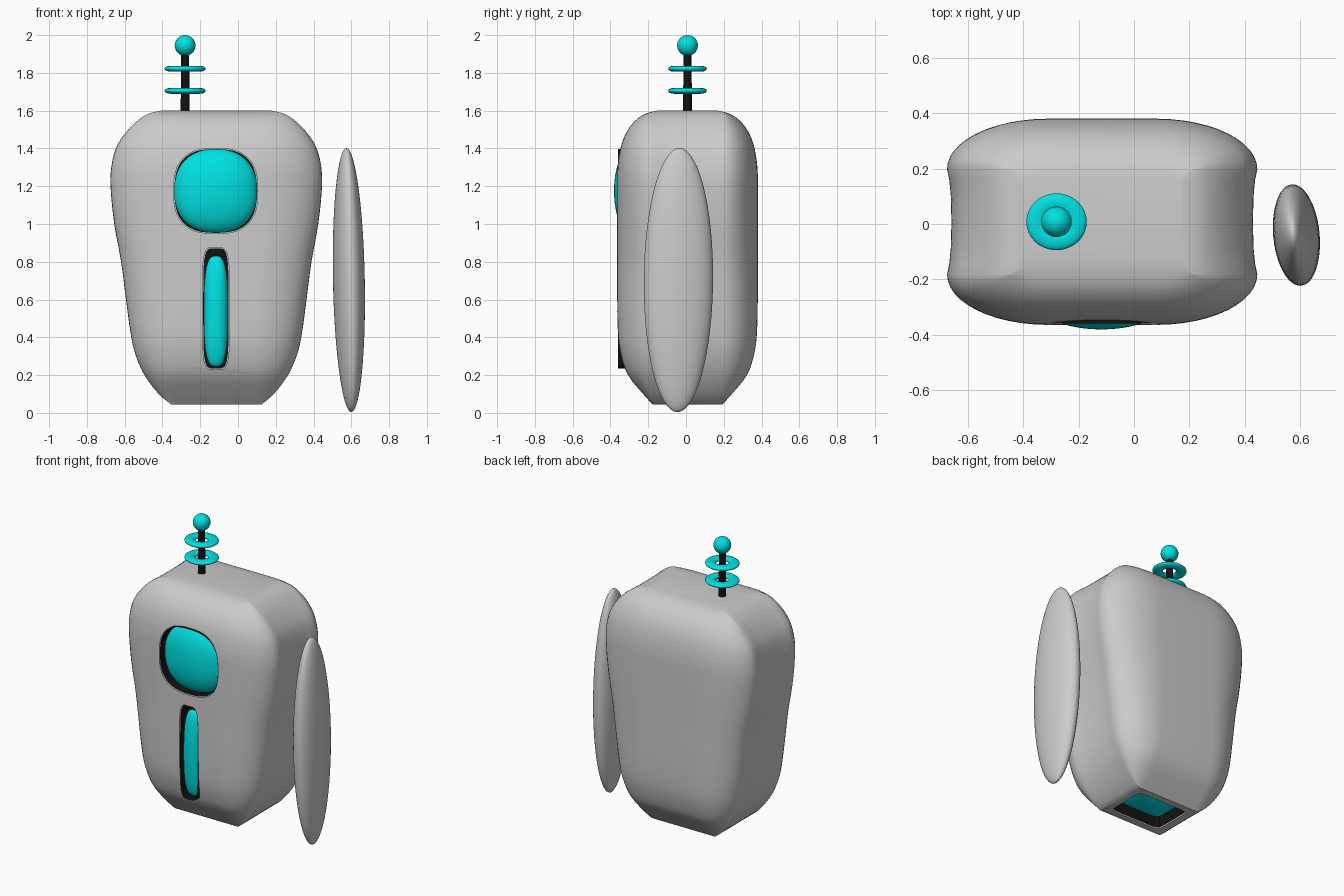
import bpy, bmesh, math
from mathutils import Matrix

if "Cube" in bpy.data.objects:
    bpy.data.objects.remove(bpy.data.objects["Cube"])


def material(name, rgb):
    m = bpy.data.materials.new(name)
    m.diffuse_color = (*rgb, 1)
    m.use_nodes = True
    m.node_tree.nodes["Principled BSDF"].inputs["Base Color"].default_value = m.diffuse_color
    return m


teal = material("teal", (0.0, 0.75, 0.76))
black = material("black", (0.006, 0.006, 0.006))


def finish(name, bm, mat=None, loc=(0, 0, 0), rot=(0, 0, 0), angle=40):
    me = bpy.data.meshes.new(name)
    bm.to_mesh(me)
    bm.free()
    ob = bpy.data.objects.new(name, me)
    bpy.context.collection.objects.link(ob)
    ob.location, ob.rotation_euler = loc, rot
    if mat:
        me.materials.append(mat)
    smooth(ob, angle)
    return ob


def smooth(ob, angle):
    bpy.ops.object.select_all(action='DESELECT')
    bpy.context.view_layer.objects.active = ob
    ob.select_set(True)
    bpy.ops.object.shade_smooth_by_angle(angle=math.radians(angle))


def squircle(t, p):
    return (abs(math.cos(t)) ** p + abs(math.sin(t)) ** p) ** (-1 / p)


# Body: stacked cross-sections with narrow side panels and rounded corners
CX, CY = -0.115, 0.008
ROWS = [(0.045, 0.24, 0.185), (0.10, 0.305, 0.235), (0.20, 0.38, 0.315),
        (0.30, 0.425, 0.35), (0.40, 0.45, 0.366), (0.60, 0.478, 0.372),
        (0.80, 0.504, 0.372), (1.00, 0.54, 0.372), (1.20, 0.56, 0.372),
        (1.30, 0.556, 0.37), (1.40, 0.532, 0.355), (1.47, 0.49, 0.331),
        (1.53, 0.437, 0.293), (1.57, 0.385, 0.248), (1.59, 0.34, 0.205),
        (1.60, 0.29, 0.16)]


def spline(rows, steps):
    out = []
    for i in range(len(rows) - 1):
        a, b, c, d = (rows[min(max(i + k, 0), len(rows) - 1)] for k in (-1, 0, 1, 2))
        for s in range(steps):
            t = s / steps
            h = t * t * (3 - 2 * t)
            z = b[0] + (c[0] - b[0]) * t
            row = [z]
            for k in (1, 2):
                m0 = (c[k] - a[k]) / (c[0] - a[0]) * (c[0] - b[0])
                m1 = (d[k] - b[k]) / (d[0] - b[0]) * (c[0] - b[0])
                row.append(b[k] * (1 - h) + c[k] * h + m0 * t * (1 - t) ** 2
                           - m1 * t * t * (1 - t))
            out.append(tuple(row))
    return out + [rows[-1]]


def section(w, d, dish):
    ys, xs = min(0.19, d), 0.2
    quad = [(w - dish, 0.0), (w - dish * 0.85, ys * 0.5), (w - dish * 0.5, ys * 0.8)]
    for i in range(13):
        t = math.pi / 2 * i / 12
        quad.append((xs + (w - xs) * math.cos(t), ys + (d - ys) * math.sin(t) + i * 1e-5))
    half = quad + [(-x, y) for x, y in reversed(quad)]
    return half + [(x, -y) for x, y in reversed(half[1:-1])]


bm = bmesh.new()
rings = []
for z, w, d in spline(ROWS, 3):
    dish = 0.016 * max(0, min(1, (d - 0.2) / 0.15))
    rings.append([bm.verts.new((CX + x, CY + y, z)) for x, y in section(w, d, dish)])
n = len(rings[0])
for a, b in zip(rings, rings[1:]):
    for i in range(n):
        j = (i + 1) % n
        bm.faces.new((a[i], a[j], b[j], b[i]))
bm.faces.new(rings[0][::-1])
bm.faces.new(rings[-1])
bmesh.ops.recalc_face_normals(bm, faces=bm.faces)
body = finish("body", bm)


# Recessed openings: a cut in the body, a black socket and a teal lens
def socket(hu, hv, p, depth, top, closed):
    bm = bmesh.new()
    seg = 64
    pts = []
    for i in range(seg):
        t = 2 * math.pi * (i + 0.5) / seg
        r = squircle(t, p)
        pts.append((hu * r * math.cos(t), hv * r * math.sin(t)))
    low = [bm.verts.new((u, v, -depth)) for u, v in pts]
    high = [bm.verts.new((u, v, top)) for u, v in pts]
    for i in range(seg):
        j = (i + 1) % seg
        bm.faces.new((low[i], high[i], high[j], low[j]))
    bm.faces.new(low)
    if closed:
        bm.faces.new(high)
        bmesh.ops.recalc_face_normals(bm, faces=bm.faces)
    return bm


def opening(name, loc, rot, hole, lens, shift, sink, thick):
    cutter = finish(name + "_cutter", socket(*hole, 0.13, 0.1, True), None, loc, rot)
    cutter.hide_render = True
    bpy.context.view_layer.update()
    mod = body.modifiers.new("cut", 'BOOLEAN')
    mod.operation, mod.solver, mod.object = 'DIFFERENCE', 'EXACT', cutter
    bpy.context.view_layer.objects.active = body
    bpy.ops.object.modifier_apply(modifier=mod.name)
    bpy.data.objects.remove(cutter)
    hu, hv, p = hole
    finish(name + "_socket", socket(hu - 0.004, hv - 0.004, p, 0.125, -0.004, False),
           black, loc, rot)
    bm = bmesh.new()
    bmesh.ops.create_uvsphere(bm, u_segments=48, v_segments=24, radius=1)
    hu, hv, p = lens
    for v in bm.verts:
        r = squircle(math.atan2(v.co.y, v.co.x), p)
        v.co = (hu * r * v.co.x, hv * r * v.co.y + shift, thick * v.co.z - sink)
    finish(name + "_lens", bm, teal, loc, rot)


FRONT, DOWN = (math.pi / 2, 0, 0), (math.pi, 0, 0)
opening("eye", (-0.118, -0.364, 1.175), FRONT, (0.222, 0.225, 2.7),
        (0.22, 0.222, 2.3), 0, 0.07, 0.087)
opening("chest_slot", (-0.117, -0.364, 0.553), FRONT, (0.071, 0.322, 5),
        (0.064, 0.293, 3), -0.015, 0.05, 0.05)
opening("base_port", (CX, CY, 0.045), DOWN, (0.19, 0.14, 12),
        (0.18, 0.13, 10), 0, 0.085, 0.05)
smooth(body, 40)

# Single floating arm on the right
bm = bmesh.new()
bmesh.ops.create_uvsphere(bm, u_segments=48, v_segments=32, radius=1)
bmesh.ops.scale(bm, vec=(0.083, 0.184, 0.699), verts=bm.verts)
finish("arm", bm, None, (0.587, -0.04, 0.703), (-0.01, -0.018, 0.09))

# Antenna: stem, two flattened rings and a ball
AX, AY = -0.28, 0.008
bm = bmesh.new()
bmesh.ops.create_cone(bm, cap_ends=True, segments=24, radius1=0.024, radius2=0.021,
                      depth=0.38, matrix=Matrix.Translation((0, 0, 1.74)))
finish("antenna_stem", bm, black, (AX, AY, 0))
for z in (1.705, 1.822):
    bpy.ops.mesh.primitive_torus_add(location=(AX, AY, z), major_radius=0.075,
                                     minor_radius=0.034, major_segments=48,
                                     minor_segments=16)
    ring = bpy.context.object
    ring.name = "antenna_ring"
    ring.scale = (1, 0.94, 0.46)
    ring.data.materials.append(teal)
    smooth(ring, 60)
bm = bmesh.new()
bmesh.ops.create_uvsphere(bm, u_segments=32, v_segments=16, radius=0.055)
finish("antenna_ball", bm, teal, (AX, AY, 1.945))
